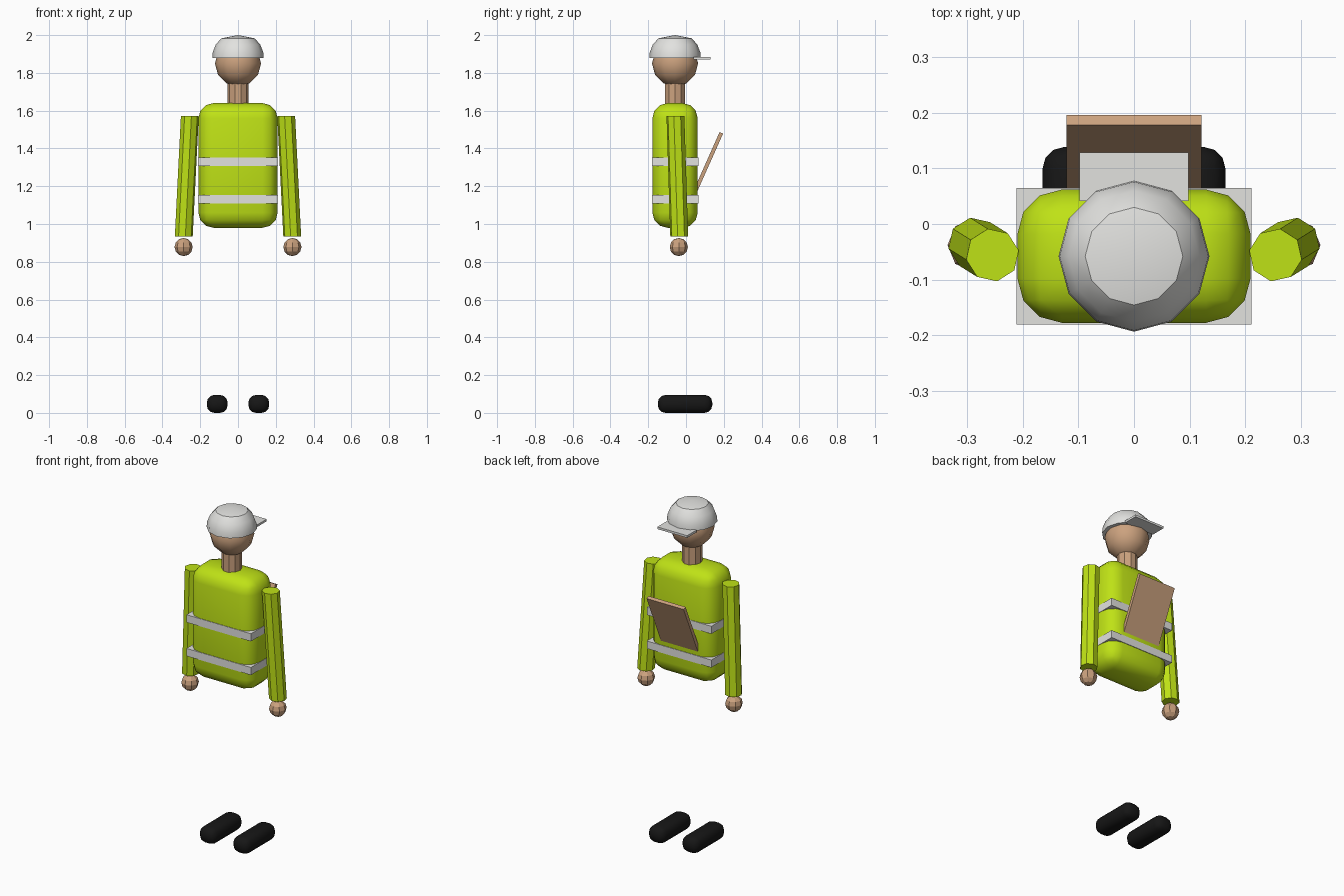
import bpy, bmesh
from math import cos, sin, pi, radians
from mathutils import Vector

cube = bpy.data.objects.get("Cube")
if cube:
    bpy.data.objects.remove(cube, do_unlink=True)

MID_Y = -0.058


def material(name, colour):
    m = bpy.data.materials.new(name)
    m.use_nodes = True
    m.diffuse_color = (*colour, 1)
    bsdf = next(n for n in m.node_tree.nodes if n.type == 'BSDF_PRINCIPLED')
    bsdf.inputs["Base Color"].default_value = (*colour, 1)
    return m


lime = material("lime fabric", (0.52, 0.76, 0.008))
silver = material("pale grey", (0.76, 0.76, 0.74))
skin = material("skin", (0.60, 0.36, 0.21))
tan = material("tan board", (0.60, 0.36, 0.21))
black = material("black rubber", (0.008, 0.008, 0.008))


def finish(bm, name, mat, smooth=None):
    """Turn a bmesh into an object; smooth is the sharp-edge angle in degrees."""
    bmesh.ops.recalc_face_normals(bm, faces=bm.faces)
    mesh = bpy.data.meshes.new(name)
    bm.to_mesh(mesh)
    bm.free()
    mesh.materials.append(mat)
    ob = bpy.data.objects.new(name, mesh)
    bpy.context.collection.objects.link(ob)
    if smooth:
        bpy.ops.object.select_all(action='DESELECT')
        ob.select_set(True)
        bpy.context.view_layer.objects.active = ob
        bpy.ops.object.shade_smooth_by_angle(angle=radians(smooth))
    return ob


def box(name, centre, size, mat, bevel=0, tilt=0):
    bm = bmesh.new()
    bmesh.ops.create_cube(bm, size=1)
    bmesh.ops.scale(bm, vec=size, verts=bm.verts)
    if bevel:
        bmesh.ops.bevel(bm, geom=bm.edges[:], offset=bevel, segments=3,
                        profile=0.5, affect='EDGES')
    ob = finish(bm, name, mat, 40 if bevel else None)
    ob.location = centre
    ob.rotation_euler.x = tilt
    return ob


def ball(name, centre, radius, segments, rings, mat, smooth=None):
    bm = bmesh.new()
    bmesh.ops.create_uvsphere(bm, u_segments=segments, v_segments=rings, radius=radius)
    ob = finish(bm, name, mat, smooth)
    ob.location = centre
    return ob


def loft(name, sections, sides, mat, phase=0, smooth=None, apex=None):
    """Join level rings given as (centre, radius); close with caps or an apex."""
    bm = bmesh.new()
    rings = []
    for centre, r in sections:
        angles = [phase + 2 * pi * i / sides for i in range(sides)]
        rings.append([bm.verts.new(Vector(centre) + Vector((r * cos(a), r * sin(a), 0)))
                      for a in angles])
    for low, high in zip(rings, rings[1:]):
        for i in range(sides):
            j = (i + 1) % sides
            bm.faces.new((low[i], low[j], high[j], high[i]))
    bm.faces.new(rings[0][::-1])
    if apex:
        tip = bm.verts.new(apex)
        for i in range(sides):
            bm.faces.new((rings[-1][i], rings[-1][(i + 1) % sides], tip))
    else:
        bm.faces.new(rings[-1])
    return finish(bm, name, mat, smooth)


# Vest with reflective bands
box("torso", (0, MID_Y, 1.31), (0.42, 0.24, 0.66), lime, bevel=0.08)
for label, z in (("upper", 1.33), ("lower", 1.13)):
    box(label + "_band", (0, MID_Y, z), (0.424, 0.246, 0.045), silver)

# Neck and head
loft("neck", [((0, MID_Y, 1.6), 0.055), ((0, MID_Y, 1.76), 0.055)], 10, skin)
ball("head", (0, MID_Y, 1.85), 0.122, 12, 6, skin, smooth=40)

# Helmet shell and brim
profile = [(0.136, 1.878), (0.134, 1.908), (0.118, 1.95), (0.088, 1.983)]
loft("helmet", [((0, MID_Y, z), r) for r, z in profile], 12, silver,
     smooth=32, apex=(0, MID_Y, 2))
box("helmet_brim", (0, 0.085, 1.878), (0.196, 0.088, 0.013), silver)

# Arms, hands and boots on both sides
for side, s in (("left", 1), ("right", -1)):
    shoulder, wrist = (s * 0.255, -0.056, 1.573), (s * 0.287, -0.036, 0.935)
    phase = radians(-10) if s > 0 else radians(10)
    loft(side + "_arm", [(wrist, 0.048), (shoulder, 0.048)], 8, lime, phase)
    ball(side + "_hand", (s * 0.288, -0.038, 0.878), 0.048, 8, 6, skin)
    box(side + "_boot", (s * 0.11, -0.005, 0.0475), (0.11, 0.288, 0.095), black, bevel=0.04)

# Tilted board against the body
box("clipboard", (0, 0.12, 1.332), (0.243, 0.02, 0.33), tan, tilt=radians(-24))
